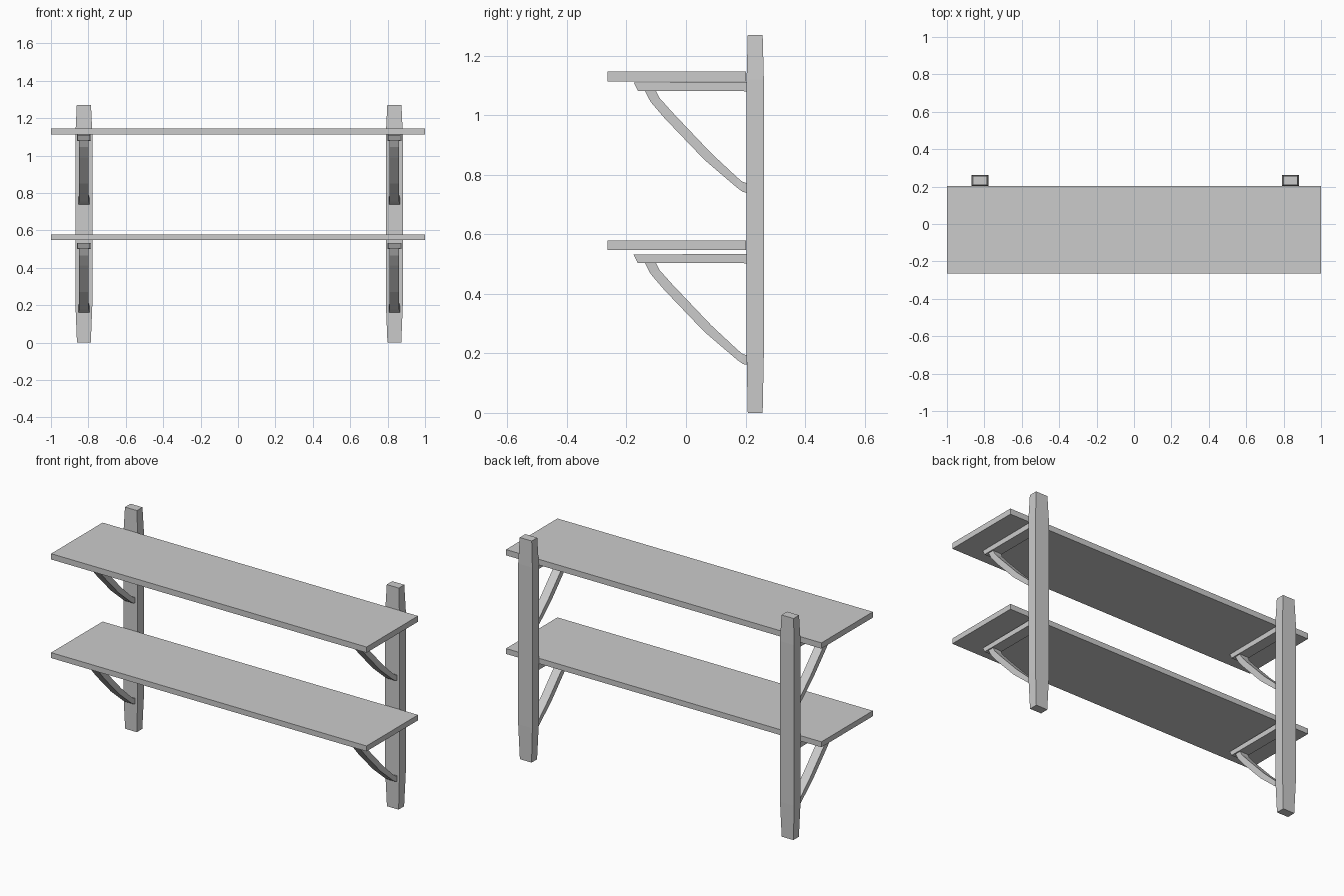
import bpy, bmesh

if "Cube" in bpy.data.objects:
    bpy.data.objects.remove(bpy.data.objects["Cube"])


def loft(name, rings):
    """Bridge a list of four-cornered cross-sections and cap both ends."""
    bm = bmesh.new()
    loops = [[bm.verts.new(p) for p in r] for r in rings]
    for a, b in zip(loops, loops[1:]):
        for i in range(4):
            j = (i + 1) % 4
            bm.faces.new((a[i], a[j], b[j], b[i]))
    bm.faces.new(loops[0])
    bm.faces.new(loops[-1])
    bmesh.ops.recalc_face_normals(bm, faces=bm.faces)
    me = bpy.data.meshes.new(name)
    bm.to_mesh(me)
    bm.free()
    ob = bpy.data.objects.new(name, me)
    bpy.context.collection.objects.link(ob)
    return ob


def flat_ring(x, y, z, hx, hy):
    return [(x - hx, y - hy, z), (x + hx, y - hy, z),
            (x + hx, y + hy, z), (x - hx, y + hy, z)]


def side_ring(x, hw, low, high):
    return [(x - hw, *low), (x + hw, *low), (x + hw, *high), (x - hw, *high)]


# Brace side profile: half width, lower edge (y, z), upper edge (y, z)
BRACE = [
    (0.026, (-0.139, 1.083), (-0.102, 1.083)),
    (0.025, (-0.119, 1.045), (-0.089, 1.058)),
    (0.025, (-0.072, 0.990), (-0.048, 1.012)),
    (0.025, (0.062, 0.850), (0.085, 0.872)),
    (0.025, (0.172, 0.756), (0.172, 0.791)),
    (0.029, (0.190, 0.743), (0.190, 0.776)),
    (0.029, (0.203, 0.739), (0.203, 0.772)),
]
# Arm side profile with a slanted nose
ARM = [
    (0.033, (-0.162, 1.082), (-0.176, 1.110)),
    (0.033, (0.195, 1.081), (0.195, 1.112)),
    (0.037, (0.195, 1.079), (0.195, 1.112)),
    (0.037, (0.203, 1.079), (0.203, 1.112)),
]


def sweep(name, x, dz, sections):
    return loft(name, [side_ring(x, w, (a[0], a[1] + dz), (b[0], b[1] + dz))
                       for w, a, b in sections])


# Shelf boards
for level, z0, z1 in (("lower", 0.548, 0.579), ("upper", 1.113, 1.146)):
    loft(level + "_shelf", [flat_ring(0, -0.031, z, 1.0, 0.233) for z in (z0, z1)])

for side, x in (("left", -0.824), ("right", 0.836)):
    # Upright post tapering at both ends
    loft(side + "_post", [flat_ring(x, 0.2325, z, hx, hy) for z, hx, hy in (
        (0, 0.037, 0.025), (0.2, 0.045, 0.029),
        (1.12, 0.045, 0.029), (1.27, 0.038, 0.025))])
    # Brackets under each shelf
    for level, dz in (("lower", -0.578), ("upper", 0.0)):
        sweep(f"{side}_{level}_arm", x, dz, ARM)
        sweep(f"{side}_{level}_brace", x, dz, BRACE)
